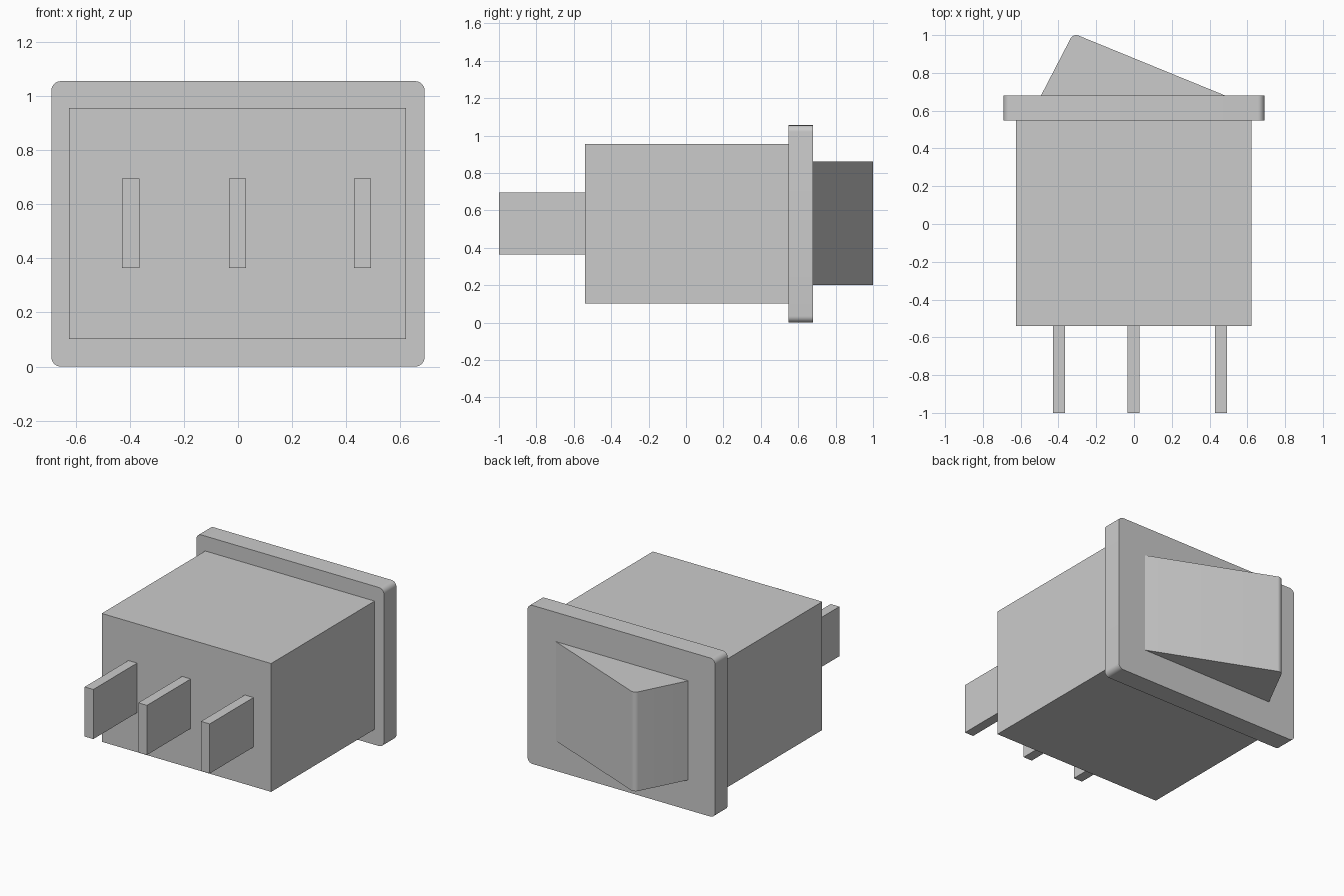
import bpy
import bmesh
from mathutils import Vector

cube = bpy.data.objects.get("Cube")
if cube:
    bpy.data.objects.remove(cube, do_unlink=True)

grey = bpy.data.materials.new("light_grey_plastic")
grey.use_nodes = True
colour = (0.6, 0.6, 0.6, 1)
grey.diffuse_color = colour
grey.node_tree.nodes["Principled BSDF"].inputs["Base Color"].default_value = colour


def prism(name, profile, direction, rounded=(), radius=0.03):
    """Extrude a profile along a direction, rounding the chosen corners."""
    bm = bmesh.new()
    verts = [bm.verts.new(p) for p in profile]
    face = bm.faces.new(verts)
    push = Vector(direction)
    moved = bmesh.ops.extrude_face_region(bm, geom=[face], use_keep_orig=True)
    bmesh.ops.translate(bm, vec=push, verts=[g for g in moved["geom"] if isinstance(g, bmesh.types.BMVert)])
    edges = [e for i in rounded for e in verts[i].link_edges
             if abs((e.verts[0].co - e.verts[1].co).normalized().dot(push.normalized())) > 0.99]
    if edges:
        bmesh.ops.bevel(bm, geom=edges, offset=radius, segments=8, profile=0.5, affect='EDGES')
    bmesh.ops.recalc_face_normals(bm, faces=bm.faces)
    mesh = bpy.data.meshes.new(name)
    bm.to_mesh(mesh)
    bm.free()
    mesh.materials.append(grey)
    obj = bpy.data.objects.new(name, mesh)
    bpy.context.collection.objects.link(obj)
    bpy.ops.object.select_all(action='DESELECT')
    obj.select_set(True)
    bpy.context.view_layer.objects.active = obj
    bpy.ops.object.shade_smooth_by_angle(angle=0.6)
    return obj


def block(name, x, y, z, rounded=(), radius=0.03):
    """Box from its x, y and z ranges, extruded along y."""
    outline = [(x[0], y[0], z[0]), (x[1], y[0], z[0]), (x[1], y[0], z[1]), (x[0], y[0], z[1])]
    return prism(name, outline, (0, y[1] - y[0], 0), rounded, radius)


# Housing and rounded mounting flange
block("housing", (-0.625, 0.622), (-0.54, 0.55), (0.102, 0.956))
block("flange", (-0.69, 0.69), (0.548, 0.68), (0, 1.055), range(4), 0.035)

# Wedge-shaped rocker with a softened tip
prism("rocker", [(-0.495, 0.675, 0.2), (0.495, 0.675, 0.2), (-0.322, 1.009, 0.2)],
      (0, 0, 0.66), [2], 0.03)

# Flat terminals
for side, x in (("right", -0.397), ("middle", -0.002), ("left", 0.46)):
    block(side + "_terminal", (x - 0.032, x + 0.032), (-1, -0.535), (0.365, 0.695))
